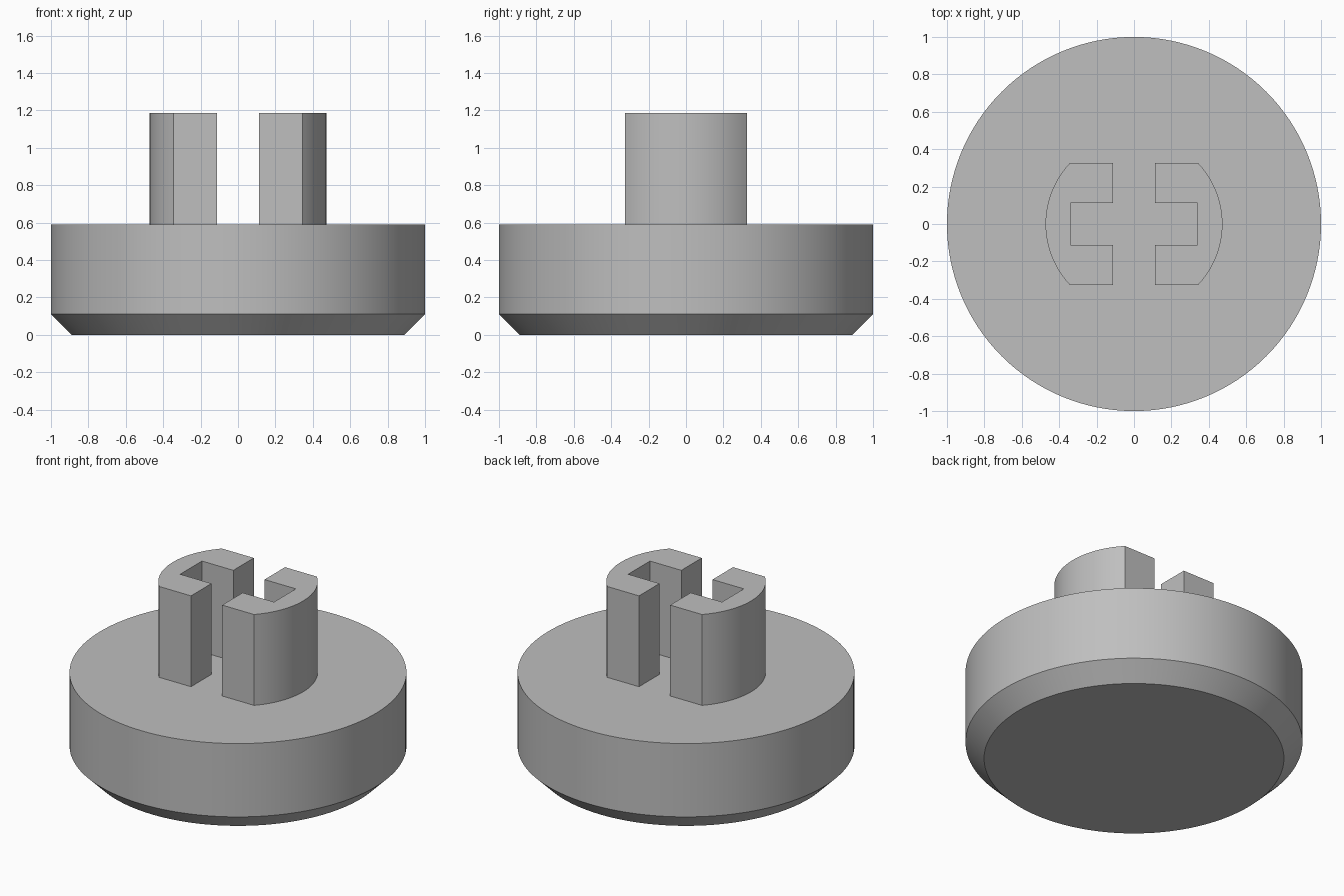
import bpy, bmesh, math

cube = bpy.data.objects.get("Cube")
if cube:
    bpy.data.objects.remove(cube, do_unlink=True)

GREY = (0.52, 0.52, 0.52, 1)
grey = bpy.data.materials.new("plain grey")
grey.use_nodes = True
grey.diffuse_color = GREY
grey.node_tree.nodes["Principled BSDF"].inputs["Base Color"].default_value = GREY

DISC_TOP, PRONG_TOP = 0.59, 1.185


def finish(name, bm):
    bmesh.ops.recalc_face_normals(bm, faces=bm.faces)
    mesh = bpy.data.meshes.new(name)
    bm.to_mesh(mesh)
    bm.free()
    mesh.materials.append(grey)
    obj = bpy.data.objects.new(name, mesh)
    bpy.context.collection.objects.link(obj)
    bpy.ops.object.select_all(action="DESELECT")
    obj.select_set(True)
    bpy.context.view_layer.objects.active = obj
    bpy.ops.object.shade_smooth_by_angle(angle=math.radians(25))
    return obj


# Round base with a chamfered lower rim
def make_base(segments=128):
    bm = bmesh.new()
    rings = []
    for radius, z in ((0.89, 0), (1, 0.11), (1, DISC_TOP)):
        rings.append([bm.verts.new((radius * math.cos(math.tau * i / segments),
                                    radius * math.sin(math.tau * i / segments), z))
                      for i in range(segments)])
    for low, high in zip(rings, rings[1:]):
        for i in range(segments):
            j = (i + 1) % segments
            bm.faces.new((low[i], low[j], high[j], high[i]))
    bm.faces.new(rings[0])
    bm.faces.new(rings[-1])
    finish("base_disc", bm)


# C-shaped prong: round outer wall, flat sides, square notch facing the centre
def make_prong(name, side, steps=24):
    radius, half_width, gap, notch = 0.473, 0.325, 0.113, 0.34
    reach = math.asin(half_width / radius)
    outline = [(radius * math.cos(a), radius * math.sin(a))
               for a in (reach * (2 * i / steps - 1) for i in range(steps + 1))]
    outline += [(gap, half_width), (gap, gap), (notch, gap),
                (notch, -gap), (gap, -gap), (gap, -half_width)]
    bm = bmesh.new()
    face = bm.faces.new([bm.verts.new((side * x, y, DISC_TOP)) for x, y in outline])
    grown = bmesh.ops.extrude_face_region(bm, geom=[face], use_keep_orig=True)
    top = [v for v in grown["geom"] if isinstance(v, bmesh.types.BMVert)]
    bmesh.ops.translate(bm, verts=top, vec=(0, 0, PRONG_TOP - DISC_TOP))
    finish(name, bm)


make_base()
make_prong("left_prong", 1)
make_prong("right_prong", -1)
